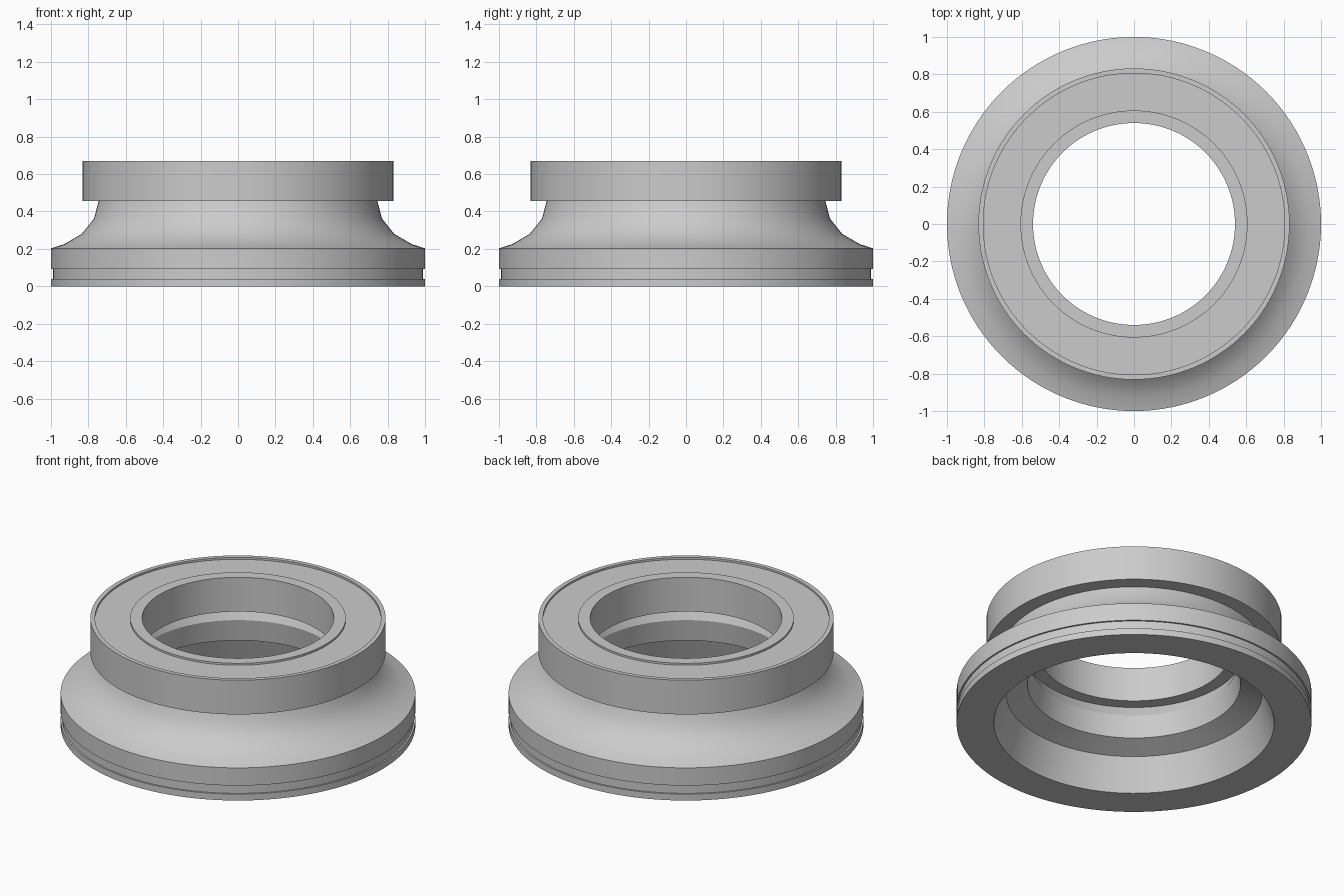
import bpy, bmesh, math

cube = bpy.data.objects.get("Cube")
if cube:
    bpy.data.objects.remove(cube, do_unlink=True)

SEGMENTS = 128

grey = bpy.data.materials.new("plain grey")
grey.use_nodes = True
color = (0.6, 0.6, 0.6, 1)
grey.diffuse_color = color
grey.node_tree.nodes["Principled BSDF"].inputs["Base Color"].default_value = color

# Each profile run is a list of (radius, height) points
base_rim = [(1, 0), (1, 0.04), (0.99, 0.04), (0.99, 0.093), (1, 0.093), (1, 0.203)]
flare = [(0.93, 0.225), (0.835, 0.28), (0.77, 0.362), (0.745, 0.457)]
collar = [(0.832, 0.457), (0.832, 0.67), (0.806, 0.67)]
top_recess = [(0.806, 0.658), (0.607, 0.658), (0.607, 0.67)]
bore = [(0.54, 0.67), (0.54, 0.457), (0.615, 0.457), (0.58, 0.385), (0.6, 0.25)]
underside = [(0.723, 0.2), (0.79, 0)]


def lathe(name, profile):
    """Spin a closed profile around the z axis into a ring."""
    bm = bmesh.new()
    verts = [bm.verts.new((r, 0, z)) for r, z in profile]
    edges = [bm.edges.new((v, verts[(i + 1) % len(verts)])) for i, v in enumerate(verts)]
    bmesh.ops.spin(bm, geom=verts + edges, cent=(0, 0, 0), axis=(0, 0, 1),
                   angle=math.tau, steps=SEGMENTS, use_merge=True)
    bmesh.ops.remove_doubles(bm, verts=bm.verts, dist=0.0001)
    bmesh.ops.recalc_face_normals(bm, faces=bm.faces)
    mesh = bpy.data.meshes.new(name)
    bm.to_mesh(mesh)
    bm.free()
    mesh.materials.append(grey)
    obj = bpy.data.objects.new(name, mesh)
    bpy.context.collection.objects.link(obj)
    return obj


ring = lathe("flanged_ring", base_rim + flare + collar + top_recess + bore + underside)

# Smooth round walls with crisp rims
bpy.ops.object.select_all(action="DESELECT")
ring.select_set(True)
bpy.context.view_layer.objects.active = ring
bpy.ops.object.shade_smooth_by_angle(angle=math.radians(30))
